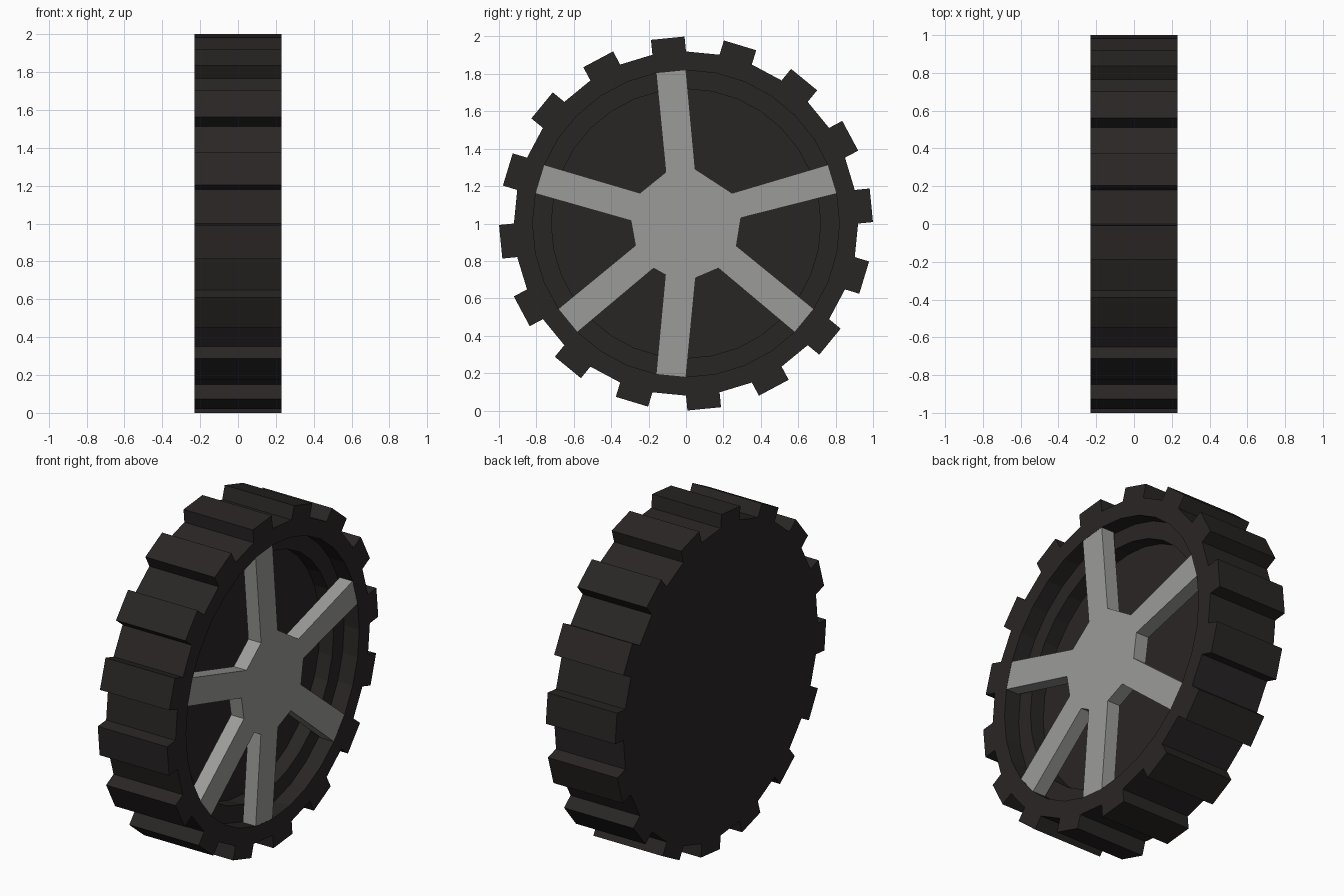
import bpy, bmesh
from math import radians, cos, sin, pi
from mathutils import Vector

if "Cube" in bpy.data.objects:
    bpy.data.objects.remove(bpy.data.objects["Cube"])

SIDES = 32
HALF_W = 0.23
CENTRE_Z = 1.0


def on_wheel(x, r, deg):
    a = radians(deg)
    return Vector((x, r * cos(a), CENTRE_Z + r * sin(a)))


def finish(bm, name, colour):
    bmesh.ops.recalc_face_normals(bm, faces=bm.faces)
    mesh = bpy.data.meshes.new(name)
    bm.to_mesh(mesh)
    bm.free()
    mat = bpy.data.materials.new(name + "_colour")
    mat.diffuse_color = (*colour, 1)
    mat.use_nodes = True
    mat.node_tree.nodes["Principled BSDF"].inputs["Base Color"].default_value = mat.diffuse_color
    mesh.materials.append(mat)
    obj = bpy.data.objects.new(name, mesh)
    bpy.context.collection.objects.link(obj)
    return obj


# Tyre body: closed back, stepped recess on the +x side
STEP = 360 / SIDES
profile = [(-HALF_W, 0.92), (HALF_W, 0.92), (HALF_W, 0.82),
           (0.13, 0.82), (0.13, 0.72), (0.04, 0.72)]
bm = bmesh.new()
rings = [[bm.verts.new(on_wheel(x, r, k * STEP)) for k in range(SIDES)]
         for x, r in profile]
tread = []
for i, (a, b) in enumerate(zip(rings, rings[1:])):
    for k in range(SIDES):
        n = (k + 1) % SIDES
        face = bm.faces.new((a[k], a[n], b[n], b[k]))
        if i == 0 and k % 2 == 0:
            tread.append(face)
bm.faces.new(rings[0])
bm.faces.new(rings[-1])
bmesh.ops.recalc_face_normals(bm, faces=bm.faces)

# Tread blocks: every second outer face pushed straight out
for face in bmesh.ops.extrude_discrete_faces(bm, faces=tread)["faces"]:
    c = face.calc_center_median()
    out = Vector((0, c.y, c.z - CENTRE_Z)).normalized()
    bmesh.ops.translate(bm, verts=face.verts, vec=out * 0.08)
finish(bm, "tyre", (0.022, 0.019, 0.018))

# Spokes and hub: (rim segment, hub angle before, hub angle after)
spokes = [(1, 5.9, 33.4), (8, 80.4, 111.5), (14, 146.5, 177),
          (19, 203.5, 234), (23, 248, 280), (28, 306, 336)]
FRONT = HALF_W - 0.001
bm = bmesh.new()
outline = []
for seg, a0, a1 in spokes:
    for r, deg in ((0.295, a0), (0.82, seg * STEP),
                   (0.82, (seg + 1) * STEP), (0.295, a1)):
        outline.append(bm.verts.new(on_wheel(FRONT, r, deg)))
front = bm.faces.new(outline)
ext = bmesh.ops.extrude_face_region(bm, geom=[front], use_keep_orig=True)
bmesh.ops.translate(bm, vec=(-0.085, 0, 0),
                    verts=[v for v in ext["geom"] if isinstance(v, bmesh.types.BMVert)])
finish(bm, "spokes", (0.33, 0.33, 0.32))
